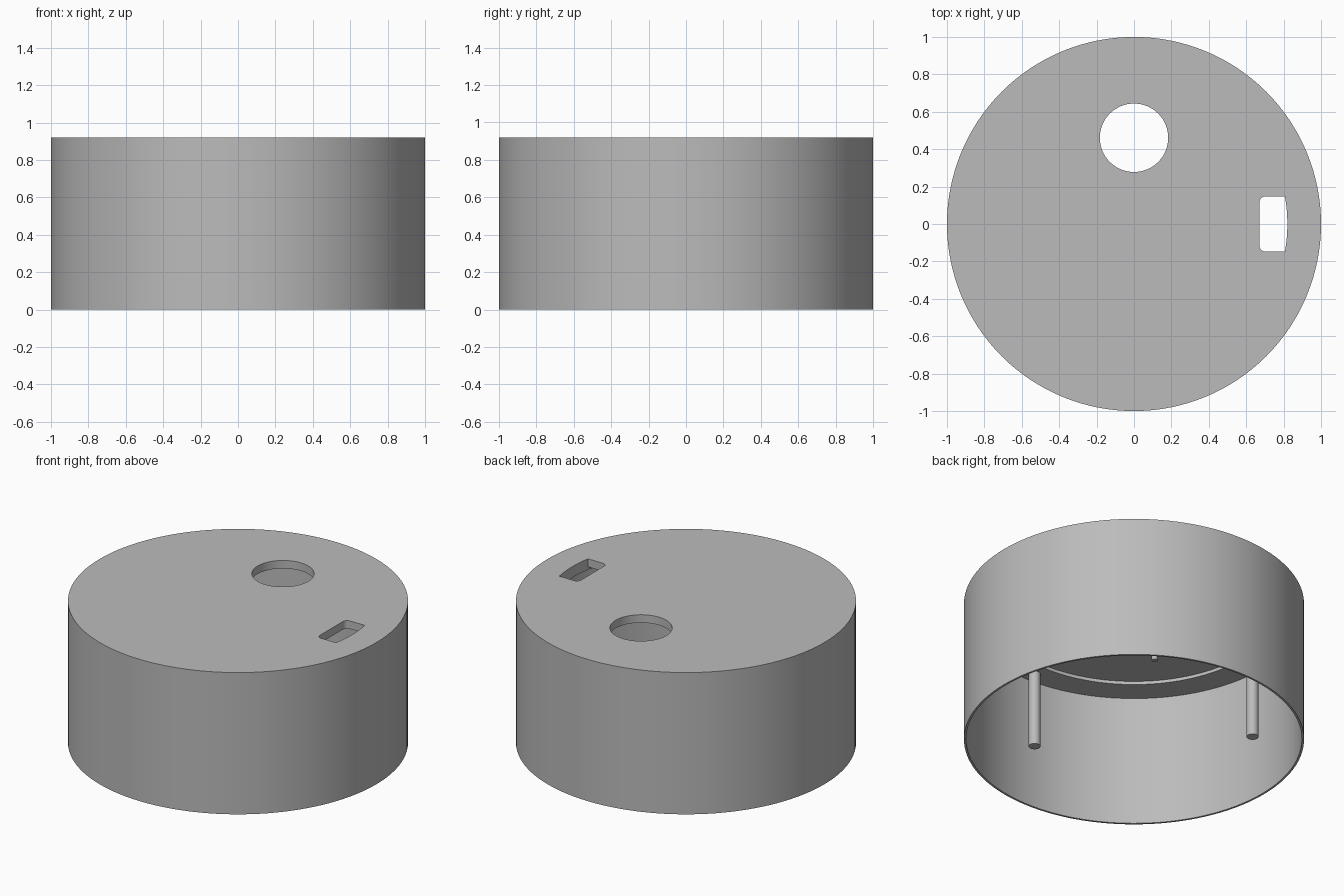
import bpy
import bmesh
from math import cos, sin, pi, asin

old = bpy.data.objects.get("Cube")
if old:
    bpy.data.objects.remove(old, do_unlink=True)

grey = bpy.data.materials.new("plain grey")
grey.use_nodes = True
GREY = (0.5, 0.5, 0.5, 1)
grey.diffuse_color = GREY
grey.node_tree.nodes["Principled BSDF"].inputs["Base Color"].default_value = GREY

HEIGHT = 0.92
LIP_Z = 0.847      # underside of the outer ring
RECESS_Z = 0.868   # underside of the thinner middle
RECESS_R = 0.822


def arc(cx, cy, r, start, end, n):
    """Points along an arc, both ends included."""
    return [(cx + r * cos(start + (end - start) * i / n),
             cy + r * sin(start + (end - start) * i / n)) for i in range(n + 1)]


def circle(cx, cy, r, n):
    return arc(cx, cy, r, 0, 2 * pi, n)[:-1]


def prism(name, outline, z0, z1):
    """Upright solid with the given outline."""
    bm = bmesh.new()
    base = bm.faces.new([bm.verts.new((x, y, z0)) for x, y in outline])
    top = bmesh.ops.extrude_face_region(bm, geom=[base])["geom"]
    bmesh.ops.translate(bm, vec=(0, 0, z1 - z0),
                        verts=[v for v in top if isinstance(v, bmesh.types.BMVert)])
    bmesh.ops.recalc_face_normals(bm, faces=bm.faces)
    mesh = bpy.data.meshes.new(name)
    bm.to_mesh(mesh)
    bm.free()
    mesh.materials.append(grey)
    obj = bpy.data.objects.new(name, mesh)
    bpy.context.collection.objects.link(obj)
    return obj


def activate(obj):
    bpy.ops.object.select_all(action="DESELECT")
    obj.select_set(True)
    bpy.context.view_layer.objects.active = obj


def cut(obj, outline, z0, z1):
    """Subtract a prism and discard the cutter."""
    cutter = prism("cutter", outline, z0, z1)
    cutter.hide_render = True
    mod = obj.modifiers.new("cut", "BOOLEAN")
    mod.operation, mod.solver, mod.object = "DIFFERENCE", "EXACT", cutter
    activate(obj)
    bpy.ops.object.modifier_apply(modifier=mod.name)
    bpy.data.objects.remove(cutter, do_unlink=True)


def smooth(obj):
    activate(obj)
    bpy.ops.object.shade_smooth_by_angle(angle=pi / 6)


# Round cover: thin wall, stepped underside
cover = prism("round_cover", circle(0, 0, 1, 128), 0, HEIGHT)
cut(cover, circle(0, 0, 0.987, 128), -0.1, LIP_Z)
cut(cover, circle(0, 0, RECESS_R, 128), LIP_Z - 0.1, RECESS_Z)

# Round opening
cut(cover, circle(0, 0.461, 0.183, 64), 0.7, 1)

# Slot: rounded inner corners, outer side following the recess
left, half, corner, outer = 0.671, 0.147, 0.03, 0.82
swing = asin(half / outer)
slot = (arc(0, 0, outer, -swing, swing, 12)
        + arc(left + corner, half - corner, corner, pi / 2, pi, 6)
        + arc(left + corner, corner - half, corner, pi, 1.5 * pi, 6))
cut(cover, slot, 0.7, 1)
smooth(cover)

# Four long posts under the outer ring
for i, side in enumerate(("left", "back", "right", "front")):
    a = i * pi / 2
    smooth(prism(side + "_post", circle(0.91 * cos(a), 0.91 * sin(a), 0.035, 32),
                 0.355, LIP_Z + 0.01))

# Four small pegs under the middle
for sx, side in ((1, "left"), (-1, "right")):
    for sy, end in ((1, "back"), (-1, "front")):
        smooth(prism(f"{end}_{side}_peg", circle(0.365 * sx, 0.245 * sy, 0.018, 24),
                     0.78, RECESS_Z + 0.01))
